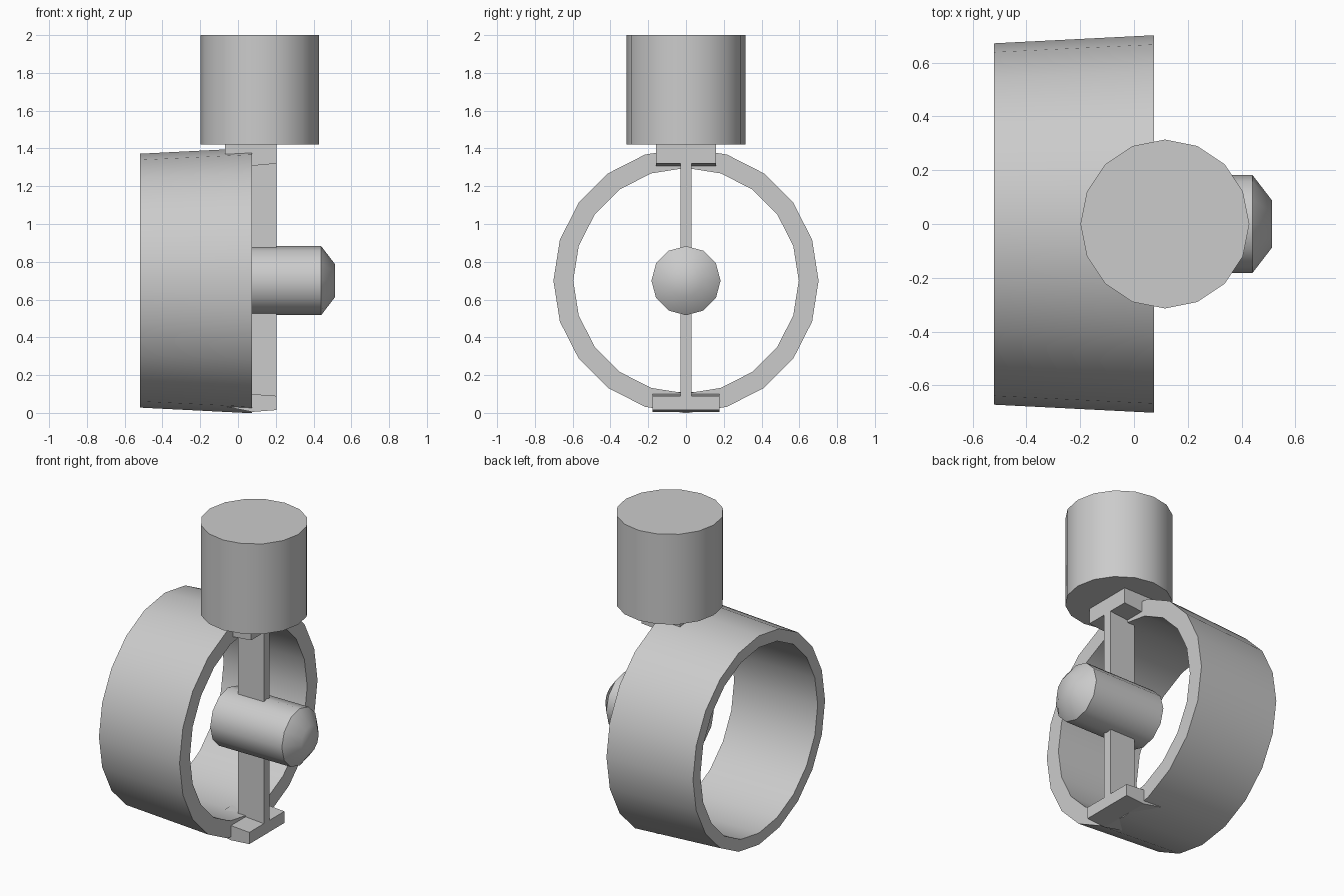
import bpy, bmesh, math

if "Cube" in bpy.data.objects:
    bpy.data.objects.remove(bpy.data.objects["Cube"])

AXIS_Z = 0.70  # height of the duct and hub axis


def finish(name, bm, smooth=False):
    bmesh.ops.recalc_face_normals(bm, faces=bm.faces)
    me = bpy.data.meshes.new(name)
    bm.to_mesh(me)
    bm.free()
    ob = bpy.data.objects.new(name, me)
    bpy.context.collection.objects.link(ob)
    if smooth:
        bpy.ops.object.select_all(action='DESELECT')
        ob.select_set(True)
        bpy.context.view_layer.objects.active = ob
        bpy.ops.object.shade_smooth_by_angle(angle=math.radians(40))
    return ob


def lathe(name, profile, sides, place, closed=False):
    """Spin (along, radius) points; place maps (along, u, v) to xyz."""
    bm = bmesh.new()
    rings = []
    for a, r in profile:
        ring = []
        for i in range(sides):
            t = 2 * math.pi * i / sides
            ring.append(bm.verts.new(place(a, r * math.cos(t), r * math.sin(t))))
        rings.append(ring)
    pairs = list(zip(rings, rings[1:]))
    if closed:
        pairs.append((rings[-1], rings[0]))
    else:
        bm.faces.new(rings[0])
        bm.faces.new(rings[-1])
    for p, q in pairs:
        for i in range(sides):
            j = (i + 1) % sides
            bm.faces.new((p[i], p[j], q[j], q[i]))
    return finish(name, bm, True)


def plate(name, side_profile, half_y):
    """Extrude an (x, z) outline symmetrically across y."""
    bm = bmesh.new()
    a = [bm.verts.new((x, -half_y, z)) for x, z in side_profile]
    b = [bm.verts.new((x, half_y, z)) for x, z in side_profile]
    bm.faces.new(a)
    bm.faces.new(b)
    n = len(a)
    for i in range(n):
        j = (i + 1) % n
        bm.faces.new((a[i], a[j], b[j], b[i]))
    return finish(name, bm)


def along_x(a, u, v):
    return (a, u, AXIS_Z + v)


def along_z(a, u, v):
    return (0.115 + u, v, a)


# Tapered duct ring
lathe("duct_ring", [(-0.52, 0.672), (0.075, 0.702), (0.075, 0.597), (-0.52, 0.597)],
      20, along_x, closed=True)

# Hub with chamfered nose
lathe("hub", [(-0.07, 0.183), (0.44, 0.183), (0.513, 0.088)], 12, along_x)

# Mounting cylinder on top
lathe("mount_cylinder", [(1.42, 0.314), (2.0, 0.314)], 16, along_z)

# Thin vertical strut through the hub
plate("strut", [(0.02, 0.05), (0.205, 0.05), (0.205, 1.36), (0.02, 1.36)], 0.03)

# Blocks joining the strut to the ring and mount
plate("top_block", [(-0.07, 1.295), (0.205, 1.32), (0.205, 1.42), (-0.07, 1.42)], 0.16)
plate("bottom_block", [(-0.07, 0.035), (0.075, 0.005), (0.205, 0.015),
                       (0.205, 0.09), (-0.07, 0.11)], 0.178)
